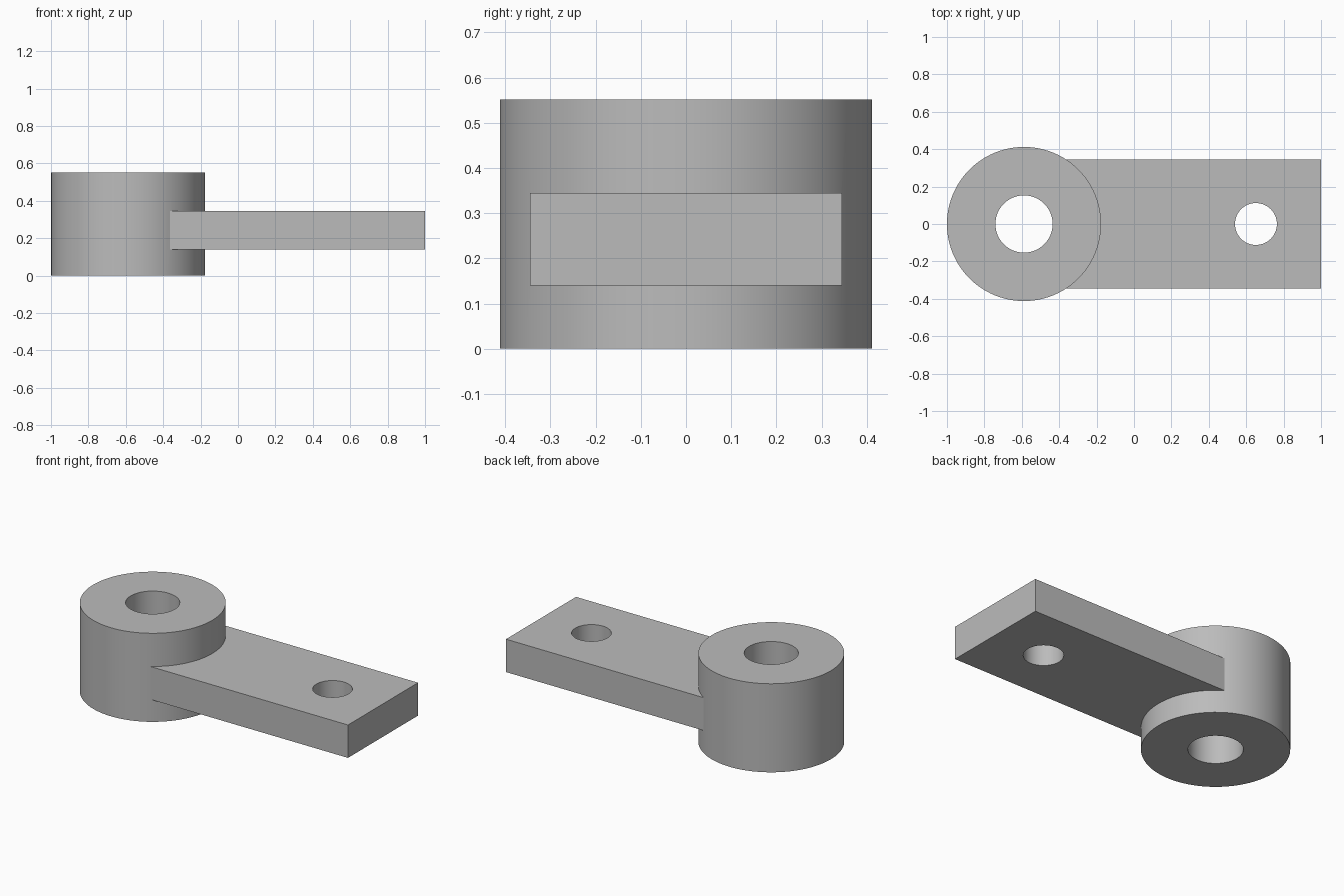
import bpy
import math

cube = bpy.data.objects.get("Cube")
if cube:
    bpy.data.objects.remove(cube, do_unlink=True)

BOSS_X, BOSS_R, BOSS_H = -0.588, 0.412, 0.552
ARM_Z0, ARM_Z1, ARM_HALF_W = 0.14, 0.345, 0.345

# Plain grey metal
metal = bpy.data.materials.new("grey metal")
metal.use_nodes = True
colour = (0.5, 0.5, 0.5, 1)
metal.diffuse_color = colour
metal.node_tree.nodes["Principled BSDF"].inputs["Base Color"].default_value = colour


def cylinder(name, x, radius, z0, z1, sides=96):
    bpy.ops.mesh.primitive_cylinder_add(vertices=sides, radius=radius, depth=z1 - z0,
                                        location=(x, 0, (z0 + z1) / 2))
    obj = bpy.context.object
    obj.name = name
    obj.data.materials.append(metal)
    return obj


def box(name, x0, x1, half_w, z0, z1):
    bpy.ops.mesh.primitive_cube_add(size=1, location=((x0 + x1) / 2, 0, (z0 + z1) / 2))
    obj = bpy.context.object
    obj.name = name
    obj.scale = (x1 - x0, 2 * half_w, z1 - z0)
    bpy.ops.object.transform_apply(location=False, rotation=False, scale=True)
    obj.data.materials.append(metal)
    return obj


def combine(target, tool, operation):
    """Apply a boolean to the target and discard the tool."""
    tool.hide_render = True
    mod = target.modifiers.new(operation.lower(), "BOOLEAN")
    mod.operation = operation
    mod.solver = "EXACT"
    mod.object = tool
    bpy.ops.object.select_all(action="DESELECT")
    target.select_set(True)
    bpy.context.view_layer.objects.active = target
    bpy.ops.object.modifier_apply(modifier=mod.name)
    bpy.data.objects.remove(tool, do_unlink=True)


# Round boss fused with the flat arm
bracket = cylinder("pivot_bracket", BOSS_X, BOSS_R, 0, BOSS_H)
combine(bracket, box("arm", BOSS_X, 1, ARM_HALF_W, ARM_Z0, ARM_Z1), "UNION")

# Pivot bore and bolt hole
for name, x, radius in (("pivot_bore", BOSS_X, 0.153), ("bolt_hole", 0.652, 0.112)):
    combine(bracket, cylinder(name, x, radius, -0.1, BOSS_H + 0.1, 64), "DIFFERENCE")

bpy.ops.object.shade_smooth_by_angle(angle=math.radians(30))
